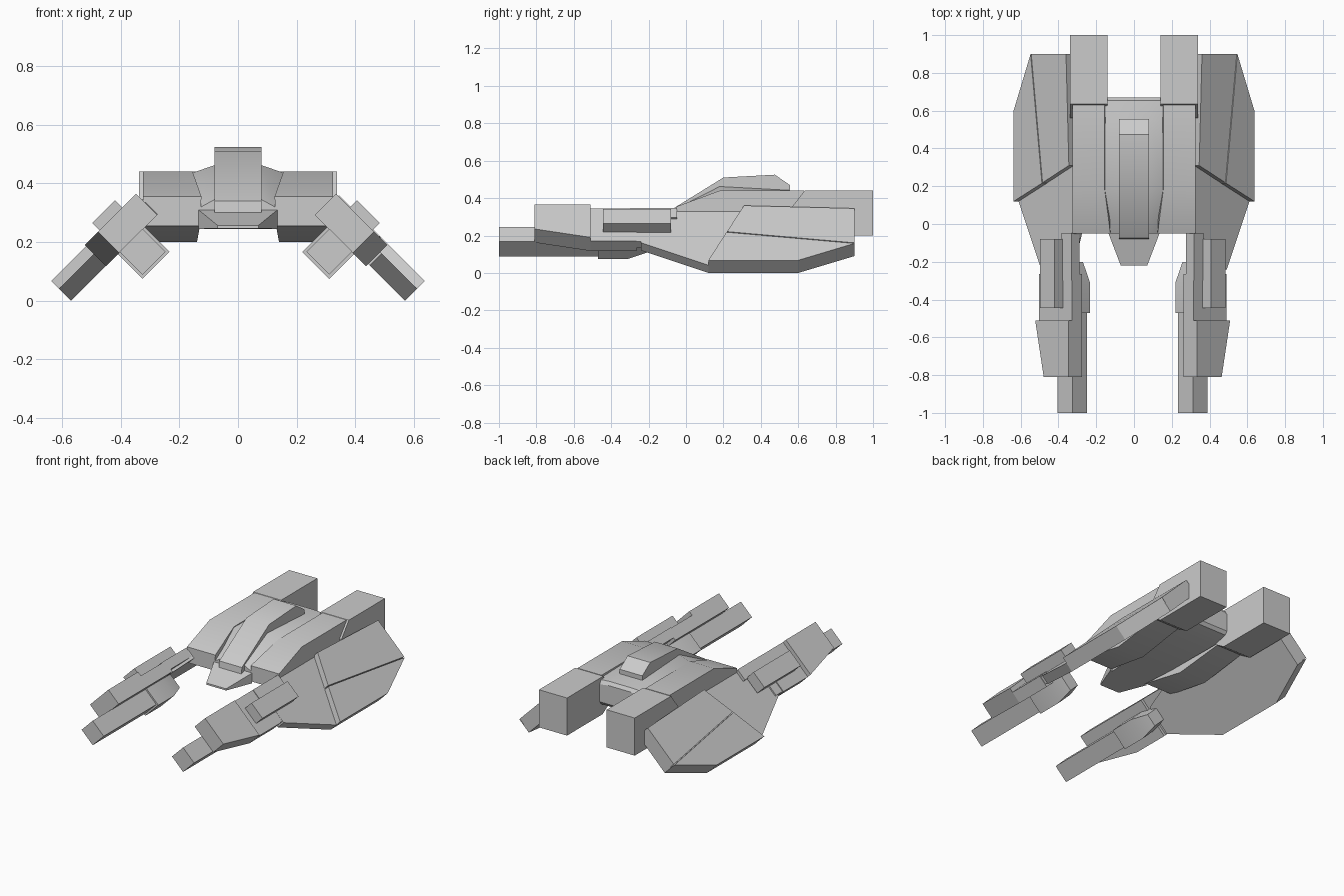
import bpy, bmesh, math

if "Cube" in bpy.data.objects:
    bpy.data.objects.remove(bpy.data.objects["Cube"])


def loft(name, rings, side=1, shift=0.0):
    """Skin matching rings of (x, y, z); side=-1 mirrors across x."""
    bm = bmesh.new()
    vs = [[bm.verts.new((side * x + shift, y, z)) for x, y, z in r] for r in rings]
    n = len(vs[0])
    for a, b in zip(vs, vs[1:]):
        for i in range(n):
            j = (i + 1) % n
            bm.faces.new((a[i], a[j], b[j], b[i]))
    bm.faces.new(vs[0])
    bm.faces.new(vs[-1])
    bmesh.ops.recalc_face_normals(bm, faces=bm.faces)
    me = bpy.data.meshes.new(name)
    bm.to_mesh(me)
    bm.free()
    ob = bpy.data.objects.new(name, me)
    bpy.context.collection.objects.link(ob)
    return ob


def tilt(d, s, y):
    """Wing frame turned 45 degrees: d = x - z (outward and down), s = x + z (thickness)."""
    return ((s + d) / 2, y, (s - d) / 2)


def slab(name, outline, s0, s1, side, shift=0.0):
    """Plate in the wing plane from a (d, y) outline."""
    return loft(name, [[tilt(d, s, y) for d, y in outline] for s in (s0, s1)], side, shift)


def bar(name, d0, d1, y0, y1, s0, s1, side, shift):
    return slab(name, [(d0, y0), (d1, y0), (d1, y1), (d0, y1)], s0, s1, side, shift)


def extrude_x(name, profile, x0, x1, side=1):
    return loft(name, [[(x, y, z) for y, z in profile] for x in (x0, x1)], side)


def hull_ring(y, w_low, w_mid, w_top, z0, z1, z2):
    return [(-w_low, y, z0), (w_low, y, z0), (w_mid, y, z1),
            (w_top, y, z2), (-w_top, y, z2), (-w_mid, y, z1)]


def soften(ob):
    """Smooth shading over shallow creases only."""
    bpy.ops.object.select_all(action='DESELECT')
    bpy.context.view_layer.objects.active = ob
    ob.select_set(True)
    bpy.ops.object.shade_smooth_by_angle(angle=math.radians(30))


# Central hull with sloping nose
soften(loft("central_hull", [
    hull_ring(-0.05, 0.12, 0.135, 0.08, 0.245, 0.315, 0.345),
    hull_ring(0.18, 0.135, 0.16, 0.08, 0.245, 0.435, 0.462),
    hull_ring(0.55, 0.14, 0.16, 0.08, 0.245, 0.43, 0.442),
    hull_ring(0.655, 0.14, 0.16, 0.08, 0.27, 0.425, 0.43),
    hull_ring(0.67, 0.14, 0.15, 0.08, 0.29, 0.40, 0.41)]))
loft("nose", [
    [(-0.07, -0.22, 0.246), (0.07, -0.22, 0.246), (0.07, -0.22, 0.257), (-0.07, -0.22, 0.257)],
    [(-0.135, -0.05, 0.245), (0.135, -0.05, 0.245), (0.135, -0.05, 0.31), (-0.135, -0.05, 0.31)]])

# Raised canopy spine
soften(extrude_x("canopy", [(-0.08, 0.30), (-0.075, 0.34), (0.20, 0.51), (0.475, 0.525),
                            (0.555, 0.47), (0.555, 0.41), (0.2, 0.41)], -0.08, 0.08))

for side, label in ((1, "right"), (-1, "left")):
    # Shoulder blocks, inner edge narrowing toward the crest
    prof = [(-0.05, 0.255, 0.13), (-0.05, 0.355, 0.125), (0.18, 0.44, 0.155),
            (0.63, 0.44, 0.155), (0.63, 0.25, 0.15), (0.25, 0.20, 0.14)]
    soften(loft(label + "_shoulder", [[(xi, y, z) for y, z, xi in prof],
                                      [(0.325, y, z) for y, z, xi in prof]], side))

    # Engine block
    extrude_x(label + "_engine", [(0.56, 0.25), (0.56, 0.345), (0.635, 0.44), (1.0, 0.44),
                                  (1.0, 0.20), (0.64, 0.20)], 0.14, 0.338, side)

    # Drooping wing: base plate plus two armour panels
    slab(label + "_wing", [(-0.02, -0.05), (0.07, -0.24), (0.33, -0.24), (0.57, 0.12),
                           (0.57, 0.60), (0.39, 0.90), (-0.02, 0.90)], 0.57, 0.652, side)
    slab(label + "_inner_panel", [(-0.015, 0.31), (0.263, 0.219), (0.383, 0.90), (0.015, 0.90)],
         0.65, 0.705, side)
    slab(label + "_outer_panel", [(0.27, 0.216), (0.57, 0.12), (0.57, 0.60), (0.39, 0.90)],
         0.65, 0.705, side)

    # Forward gun: barrel, armour, link rod and side pod
    off = 0.004 if side == 1 else -0.018
    bar(label + "_barrel", 0.063, 0.219, -1.0, -0.30, 0.397, 0.553, side, off)
    slab(label + "_gun_shroud", [(-0.035, -0.81), (0.225, -0.81), (0.315, -0.51), (-0.035, -0.51)],
         0.55, 0.695, side, off)
    bar(label + "_gun_body", -0.035, 0.315, -0.51, -0.265, 0.55, 0.655, side, off)
    bar(label + "_link_rod", -0.035, 0.07, -0.30, -0.048, 0.575, 0.66, side, off)
    bar(label + "_gun_mount", 0.07, 0.31, -0.28, -0.20, 0.575, 0.647, side, off)
    bar(label + "_side_pod", 0.06, 0.215, -0.445, -0.08, 0.645, 0.745, side, off)

    # Breech under the gun, tapering to the rear
    rings = []
    for y, h in ((-0.47, 0.092), (-0.31, 0.092), (-0.20, 0.055)):
        s0, s1 = 0.474 - h, 0.474 + 0.105
        rings.append([tilt(d, s, y) for d, s in
                      ((0.141 - h, s0), (0.141 + h, s0), (0.141 + h, s1), (0.141 - h, s1))])
    soften(loft(label + "_breech", rings, side, off))
